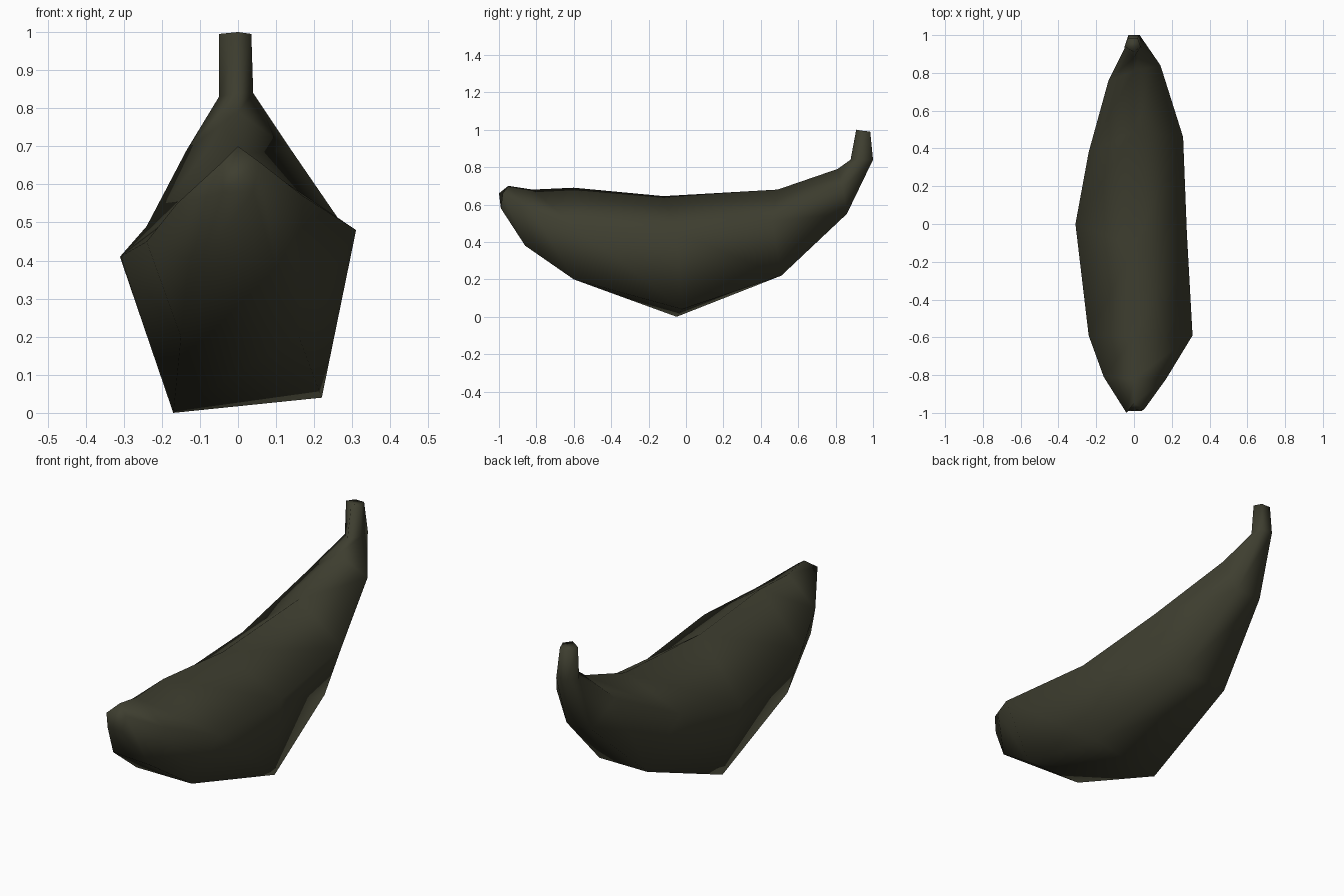
import bpy, bmesh

# Five-sided cross-sections from blossom tip to stem: top, right, lower right, lower left, left
rings = [
    [(0, -.95, .70), (.055, -.98, .66), (.04, -.99, .58), (-.04, -.99, .58), (-.04, -1, .66)],
    [(0, -.82, .68), (.17, -.82, .57), (.10, -.86, .38), (-.10, -.86, .39), (-.16, -.81, .55)],
    [(0, -.60, .69), (.31, -.59, .48), (.16, -.60, .20), (-.15, -.60, .20), (-.24, -.59, .45)],
    [(0, -.12, .645), (.28, -.05, .45), (.22, -.02, .04), (-.17, -.05, 0), (-.31, 0, .41)],
    [(0, .49, .68), (.26, .46, .515), (.13, .51, .22), (-.14, .51, .22), (-.24, .38, .49)],
    [(0, .81, .79), (.14, .84, .69), (.07, .86, .55), (-.07, .86, .55), (-.135, .76, .69)],
    [(0, .88, .84), (.04, .93, .84), (.03, 1, .84), (-.03, 1, .84), (-.05, .93, .83)],
    [(0, .91, 1), (.035, .94, .995), (.02, .985, .99), (-.03, .985, .99), (-.05, .94, .995)],
]

# Skin the sections into one closed fruit with capped tip and stem
bm = bmesh.new()
loops = [[bm.verts.new(p) for p in ring] for ring in rings]
for a, b in zip(loops, loops[1:]):
    for i in range(5):
        j = (i + 1) % 5
        bm.faces.new((a[i], a[j], b[j], b[i]))
bm.faces.new(loops[0][::-1])
bm.faces.new(loops[-1])
bmesh.ops.recalc_face_normals(bm, faces=bm.faces)
mesh = bpy.data.meshes.new("banana")
bm.to_mesh(mesh)
bm.free()

# Dark olive peel
peel = bpy.data.materials.new("dark olive peel")
peel.diffuse_color = (0.048, 0.048, 0.029, 1)
mesh.materials.append(peel)
banana = bpy.data.objects.new("banana", mesh)
bpy.context.collection.objects.link(banana)
for f in mesh.polygons:
    f.use_smooth = True
